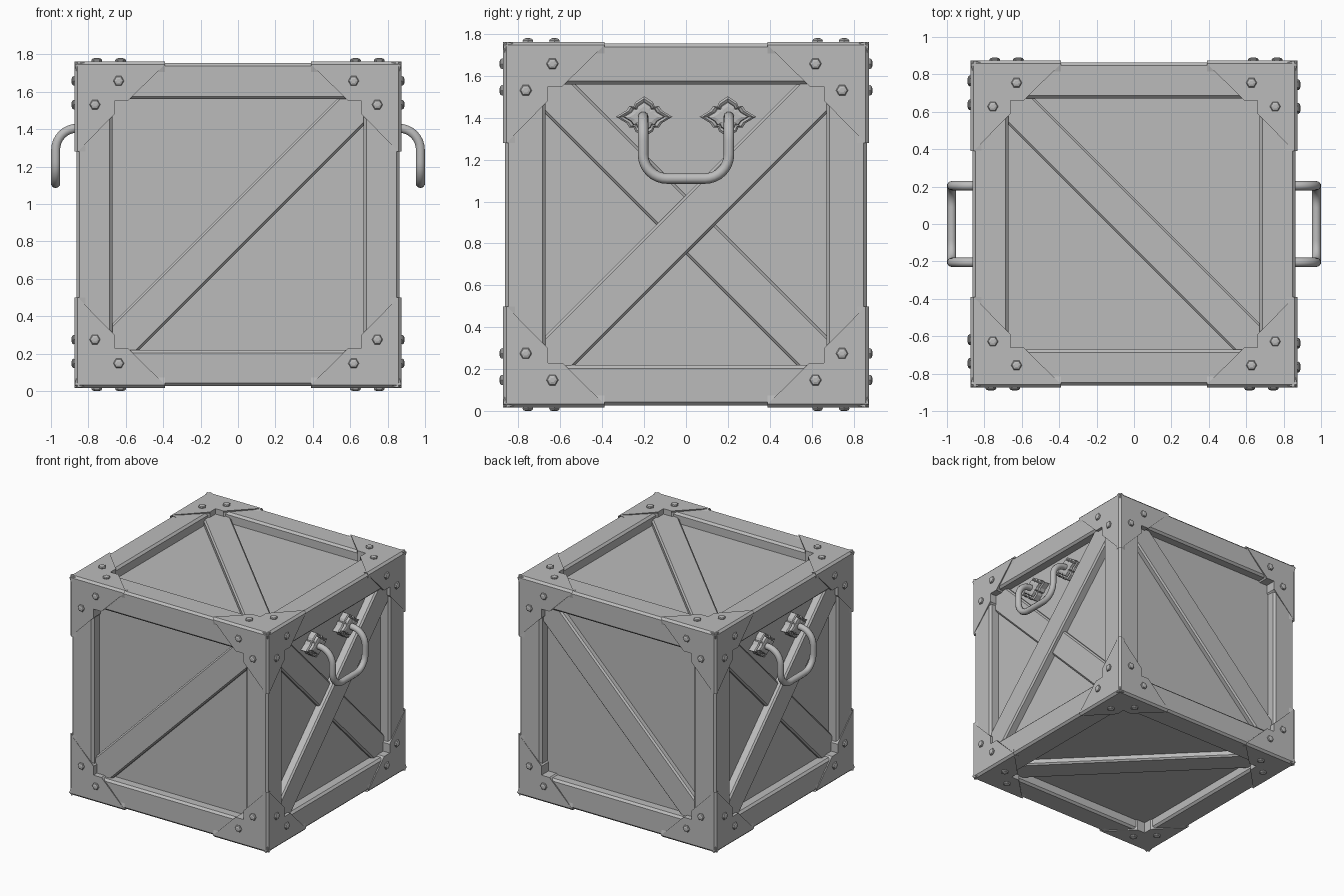
import bpy, bmesh
from math import sin, cos, pi, sqrt
from mathutils import Matrix, Vector

if "Cube" in bpy.data.objects:
    bpy.data.objects.remove(bpy.data.objects["Cube"])

CENTRE = Vector((0, 0, 0.89))
PANEL, INNER, FRAME, PLATE = 0.785, 0.67, 0.864, 0.873

grey = bpy.data.materials.new("plain grey")
grey.use_nodes = True
grey.diffuse_color = (0.5, 0.5, 0.5, 1)
grey.node_tree.nodes["Principled BSDF"].inputs["Base Color"].default_value = (0.5, 0.5, 0.5, 1)


def side_matrix(u, v):
    """Local x and y lie in the side, local z points outwards."""
    u, v = Vector(u), Vector(v)
    return Matrix.Translation(CENTRE) @ Matrix((u, v, u.cross(v))).transposed().to_4x4()


def finish(bm, name, matrix, bevel=0):
    bmesh.ops.recalc_face_normals(bm, faces=bm.faces)
    mesh = bpy.data.meshes.new(name)
    bm.to_mesh(mesh)
    bm.free()
    mesh.materials.append(grey)
    obj = bpy.data.objects.new(name, mesh)
    bpy.context.collection.objects.link(obj)
    obj.matrix_world = matrix
    if bevel:
        mod = obj.modifiers.new("chamfer", 'BEVEL')
        mod.width, mod.segments = bevel, 1
    return obj


def add_box(bm, size, centre, spin=0):
    m = Matrix.Translation(centre) @ Matrix.Rotation(spin, 4, 'Z') @ Matrix.Diagonal((*size, 1))
    bmesh.ops.create_cube(bm, size=1, matrix=m)


def add_loft(bm, loops):
    """Solid skinned through rings of equal length, capped at both ends."""
    rings = [[bm.verts.new(p) for p in loop] for loop in loops]
    n = len(rings[0])
    for a, b in zip(rings, rings[1:]):
        for i in range(n):
            j = (i + 1) % n
            bm.faces.new((a[i], a[j], b[j], b[i]))
    bm.faces.new(rings[0])
    bm.faces.new(rings[-1])


# Inner panels
bm = bmesh.new()
add_box(bm, [2 * PANEL] * 3, (0, 0, 0))
finish(bm, "inner_panels", Matrix.Translation(CENTRE))

# Twelve frame bars
bm = bmesh.new()
mid, thick = (INNER + FRAME) / 2, FRAME - INNER
for axis in range(3):
    for a in (-mid, mid):
        for b in (-mid, mid):
            size, pos = [thick] * 3, [a, b]
            size[axis] = 2 * FRAME
            pos.insert(axis, 0)
            add_box(bm, size, pos)
finish(bm, "frame_bars", Matrix.Translation(CENTRE), 0.016)


def corner_outline(outer, depth, sx, sy):
    tip, inner, cut = 0.39, 0.66, 0.59
    pts = [(outer, outer), (outer, tip), (inner, cut), (inner, inner), (cut, inner), (tip, outer)]
    return [(x * sx, y * sy, depth) for x, y in pts]


def add_bolt(bm, x, y):
    rings = []
    for r, z in ((0.026, PLATE - 0.01), (0.029, PLATE + 0.006), (0.024, PLATE + 0.013), (0.012, 0.89)):
        rings.append([(x + r * cos(k * pi / 3), y + r * sin(k * pi / 3), z) for k in range(6)])
    add_loft(bm, rings)


def add_brace(name, matrix, direction, top):
    bm = bmesh.new()
    add_box(bm, (2, 0.2, top - 0.75), (0, 0, (top + 0.75) / 2), direction * pi / 4)
    finish(bm, name, matrix, 0.012)


# Per side: axes, diagonal direction, crossed or single brace
sides = {
    "front": ((1, 0, 0), (0, 0, 1), 1, False),
    "back": ((-1, 0, 0), (0, 0, 1), -1, False),
    "left": ((0, 1, 0), (0, 0, 1), 1, True),
    "right": ((0, -1, 0), (0, 0, 1), 1, True),
    "top": ((1, 0, 0), (0, 1, 0), -1, False),
    "bottom": ((1, 0, 0), (0, -1, 0), 1, False),
}

# Rosette outline, one quarter mirrored round
quarter = [(0.135, 0), (0.085, 0.03), (0.07, 0.052), (0.05, 0.05), (0.042, 0.07), (0, 0.098)]
half = quarter + [(-x, y) for x, y in quarter[-2::-1]]
rosette = half + [(x, -y) for x, y in half[-2:0:-1]]


def rosette_ring(cx, scale, z):
    return [(cx + x * scale, 0.515 + y * scale, z) for x, y in rosette]


def handle_path():
    side, top, out, r, low = 0.205, 0.515, 0.975, 0.115, 0.22
    pts = [(-side, top, PANEL)]
    for k in range(9):
        t = k / 8 * pi / 2
        pts.append((-side, top - r * (1 - cos(t)), out - r * (1 - sin(t))))
    for k in range(9):
        t = k / 8 * pi / 2
        pts.append((-side + r * (1 - cos(t)), low + r * (1 - sin(t)), out))
    return pts + [(-x, y, z) for x, y, z in reversed(pts)]


for name, (u, v, direction, crossed) in sides.items():
    matrix = side_matrix(u, v)
    add_brace(name + "_brace", matrix, direction, 0.85 if crossed else 0.83)

    # Corner plates wrapping the frame, with two bolts each
    plates, bolts = bmesh.new(), bmesh.new()
    shift_x, shift_y = (0, 0) if name in ("top", "bottom") else (-0.01, 0.013)
    for sx in (-1, 1):
        for sy in (-1, 1):
            add_loft(plates, [corner_outline(PLATE - 0.016, PANEL, sx, sy),
                              corner_outline(PLATE, PLATE - 0.016, sx, sy),
                              corner_outline(PLATE - 0.016, PLATE, sx, sy)])
            for x, y in ((0.755, 0.628), (0.628, 0.755)):
                add_bolt(bolts, sx * x + shift_x, sy * y + shift_y)
    finish(plates, name + "_corner_plates", matrix)
    finish(bolts, name + "_bolts", matrix)

    if crossed:
        add_brace(name + "_under_brace", matrix, -direction, 0.815)
        # Handle mounts
        bm = bmesh.new()
        for cx in (-0.2, 0.2):
            add_loft(bm, [rosette_ring(cx, s, z) for s, z in
                          ((1, 0.77), (1, 0.83), (0.88, 0.838), (0.74, 0.83), (0.7, 0.85), (0.5, 0.855))])
        finish(bm, name + "_handle_mounts", matrix)
        # Carrying handle
        curve = bpy.data.curves.new(name + "_handle", 'CURVE')
        curve.dimensions = '3D'
        curve.bevel_depth, curve.bevel_resolution = 0.025, 3
        curve.use_fill_caps = True
        path = handle_path()
        spline = curve.splines.new('POLY')
        spline.points.add(len(path) - 1)
        for point, co in zip(spline.points, path):
            point.co = (*co, 1)
        spline.use_smooth = True
        curve.materials.append(grey)
        handle = bpy.data.objects.new(name + "_handle", curve)
        bpy.context.collection.objects.link(handle)
        handle.matrix_world = matrix
